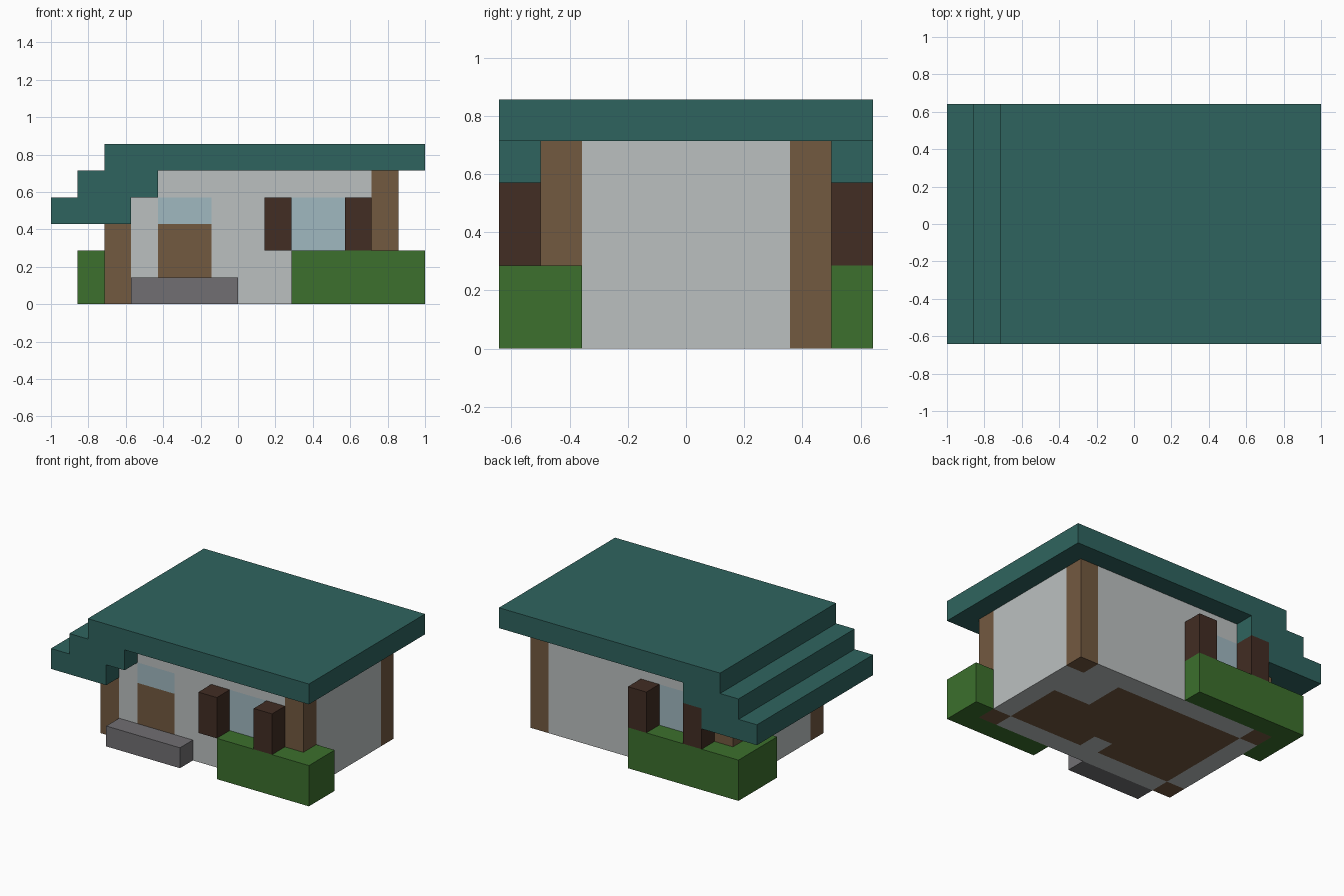
import bpy, bmesh
from mathutils import Vector

U = 1 / 7  # one block of the building grid

if "Cube" in bpy.data.objects:
    bpy.data.objects.remove(bpy.data.objects["Cube"])


def make_material(name, r, g, b):
    m = bpy.data.materials.new(name)
    m.use_nodes = True
    m.diffuse_color = (r, g, b, 1)
    m.node_tree.nodes["Principled BSDF"].inputs["Base Color"].default_value = (r, g, b, 1)
    return m


teal = make_material("teal_roof", 0.028, 0.127, 0.114)
plaster = make_material("pale_plaster", 0.50, 0.527, 0.527)
wood = make_material("brown_wood", 0.171, 0.100, 0.051)
dark_wood = make_material("dark_wood", 0.054, 0.026, 0.017)
leaf = make_material("leaf_green", 0.045, 0.162, 0.026)
stone = make_material("grey_stone", 0.165, 0.159, 0.171)
glass = make_material("pale_blue_glass", 0.352, 0.479, 0.527)


def finish(name, bm, *mats):
    bmesh.ops.recalc_face_normals(bm, faces=bm.faces)
    bmesh.ops.scale(bm, vec=(U, U, U), verts=bm.verts)
    me = bpy.data.meshes.new(name)
    bm.to_mesh(me)
    bm.free()
    for m in mats:
        me.materials.append(m)
    ob = bpy.data.objects.new(name, me)
    bpy.context.collection.objects.link(ob)
    return ob


def prism(name, outline, axis, low, high, mat):
    """Extrude a 2D outline along y or z, in block units."""
    bm = bmesh.new()
    place = (lambda a, b: (a, low, b)) if axis == "y" else (lambda a, b: (a, b, low))
    face = bm.faces.new([bm.verts.new(place(a, b)) for a, b in outline])
    new = bmesh.ops.extrude_face_region(bm, geom=[face])["geom"]
    step = (0, high - low, 0) if axis == "y" else (0, 0, high - low)
    bmesh.ops.translate(bm, vec=step, verts=[v for v in new if isinstance(v, bmesh.types.BMVert)])
    return finish(name, bm, mat)


def box(name, x, y, z, mat):
    outline = [(x[0], y[0]), (x[1], y[0]), (x[1], y[1]), (x[0], y[1])]
    return prism(name, outline, "z", z[0], z[1], mat)


# House body: one block scored into grid squares, then coloured by position
PLASTER, WOOD, GLASS = range(3)


def house_colour(c, n):
    if (c.x < -4 or c.x > 5) and abs(c.y) > 2.5:
        return WOOD  # corner posts
    if n.y < -0.5:
        if -3 < c.x < -1 and 1 < c.z < 4:  # door with glazed top
            return WOOD if c.z < 3 else GLASS
        if 2 < c.x < 4 and 2 < c.z < 4:
            return GLASS
    if n.y > 0.5 and -3 < c.x < -1 and 2 < c.z < 4:
        return GLASS
    if n.z < -0.5 and -4 < c.x < 5 and abs(c.y) < 2.5:  # floorboards
        furniture = (c.x > 3 and c.y > 0.5) or (0 < c.x < 1 and c.y < -1.5)
        return PLASTER if furniture else WOOD
    return PLASTER


bm = bmesh.new()
bmesh.ops.create_cube(bm, size=1)
bmesh.ops.scale(bm, vec=(11, 7, 5), verts=bm.verts)
bmesh.ops.translate(bm, vec=(0.5, 0, 2.5), verts=bm.verts)
cuts = [((1, 0, 0), x) for x in range(-4, 6)]
cuts += [((0, 1, 0), y - 2.5) for y in range(6)]
cuts += [((0, 0, 1), z) for z in range(1, 5)]
for normal, d in cuts:
    bmesh.ops.bisect_plane(bm, geom=bm.verts[:] + bm.edges[:] + bm.faces[:],
                           plane_co=Vector(normal) * d, plane_no=normal)
bm.normal_update()
for f in bm.faces:
    f.material_index = house_colour(f.calc_center_median(), f.normal)
bmesh.ops.dissolve_limit(bm, angle_limit=0.01, verts=bm.verts, edges=bm.edges, delimit={"MATERIAL"})
finish("house_body", bm, plaster, wood, glass)

# Roof: flat slab stepping down on one side
roof = [(7, 5), (7, 6), (-5, 6), (-5, 5), (-6, 5), (-6, 4), (-7, 4),
        (-7, 3), (-4, 3), (-4, 4), (-3, 4), (-3, 5)]
prism("stepped_roof", roof, "y", -4.5, 4.5, teal)

# Shutters on both sides of each window
FRONT, BACK = (-4.5, -3.5), (3.5, 4.5)
for name, x, side in (("front_shutter_right", 1, FRONT), ("front_shutter_left", 4, FRONT),
                      ("back_shutter_right", -4, BACK), ("back_shutter_left", -1, BACK)):
    box(name, (x, x + 1), side, (2, 4), dark_wood)

# Door step
box("door_step", (-4, 0), FRONT, (0, 1), stone)

# Hedges wrapping two opposite corners
prism("front_hedge", [(2, -4.5), (7, -4.5), (7, -2.5), (6, -2.5), (6, -3.5), (2, -3.5)],
      "z", 0, 2, leaf)
prism("back_hedge", [(0, 4.5), (-6, 4.5), (-6, 1.5), (-5, 1.5), (-5, 3.5), (0, 3.5)],
      "z", 0, 2, leaf)
